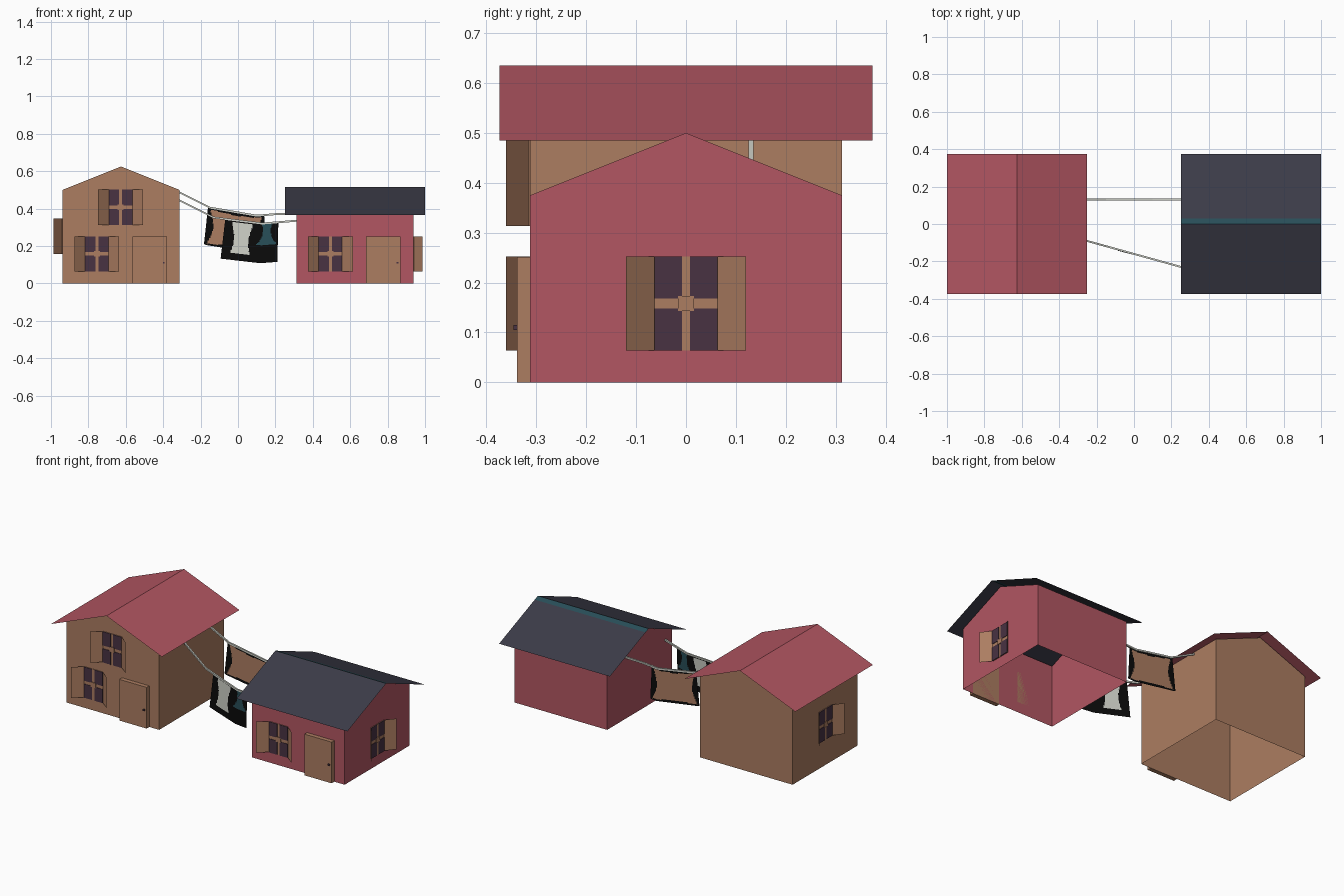
import bpy, math
from mathutils import Matrix, Vector

if "Cube" in bpy.data.objects:
    bpy.data.objects.remove(bpy.data.objects["Cube"])


def mat(name, r, g, b):
    m = bpy.data.materials.new(name)
    lin = lambda c: ((c / 255 + 0.055) / 1.055) ** 2.4 if c > 10 else c / 255 / 12.92
    m.diffuse_color = (lin(r), lin(g), lin(b), 1)
    m.use_nodes = True
    m.node_tree.nodes["Principled BSDF"].inputs["Base Color"].default_value = m.diffuse_color
    return m


RED = mat("faded_red", 178, 86, 98)
TAN = mat("tan_wood", 172, 125, 97)
SLATE = mat("slate_roof", 60, 60, 72)
TEAL = mat("dark_teal", 40, 78, 88)
GLASS = mat("window_purple", 72, 50, 66)
WHITE = mat("off_white", 205, 207, 198)
BLACK = mat("black", 10, 10, 10)


def make(name, verts, faces, mats, ids=None, frame=Matrix()):
    me = bpy.data.meshes.new(name)
    me.from_pydata([frame @ Vector(v) for v in verts], [], faces)
    for m in mats:
        me.materials.append(m)
    if ids:
        me.polygons.foreach_set("material_index", ids)
    ob = bpy.data.objects.new(name, me)
    bpy.context.collection.objects.link(ob)
    return ob


def box(name, lo, hi, m, frame=Matrix()):
    v = [(x, y, z) for x in (lo[0], hi[0]) for y in (lo[1], hi[1]) for z in (lo[2], hi[2])]
    f = [(0, 1, 3, 2), (4, 6, 7, 5), (0, 4, 5, 1), (2, 3, 7, 6), (0, 2, 6, 4), (1, 5, 7, 3)]
    return make(name, v, f, [m], None, frame)


def at(x, y, z, deg=0):
    return Matrix.Translation((x, y, z)) @ Matrix.Rotation(math.radians(deg), 4, 'Z')


# Open-bottomed house walls: gables face local -y and +y
def walls(name, height, m, frame):
    h = 0.3125
    prof = [(-h, 0), (h, 0), (h, height), (0, height + 0.125), (-h, height)]
    v = [(x, y, z) for y in (-h, h) for x, z in prof]
    f = [(0, 1, 2, 3, 4), (9, 8, 7, 6, 5), (1, 6, 7, 2), (5, 0, 4, 9)]
    make(name, v, f, [m], None, frame)


# Thin sheet roof with the ridge along local y
def roof(name, ridge_z, mats, frame, strip=0.0):
    e = 0.374
    xs = [-e, 0, e] if not strip else [-e, 0, strip, e]
    v = [(x, y, ridge_z - 0.4 * abs(x)) for x in xs for y in (-e, e)]
    f = [(2 * i, 2 * i + 2, 2 * i + 3, 2 * i + 1) for i in range(len(xs) - 1)]
    make(name, v, f, mats, [0, 1, 0] if strip else None, frame)


# Window: frame plate, four panes, centre block, two half-open shutters
def window(name, frame):
    w, h = 0.063, 0.188
    box(name + "_frame", (-w, -0.003, 0), (w, 0, h), TAN, frame)
    for i, (x0, x1) in enumerate(((-w, -0.008), (0.008, w))):
        for j, (z0, z1) in enumerate(((0, 0.084), (0.104, h))):
            box(f"{name}_pane_{i}{j}", (x0, -0.006, z0), (x1, -0.003, z1), GLASS, frame)
    box(name + "_centre", (-0.016, -0.008, 0.079), (0.016, -0.003, 0.109), TAN, frame)
    for side, s in (("left", -1), ("right", 1)):
        a, b = (s * w, -0.002), (s * 0.12, -0.048)
        make(f"{name}_{side}_shutter", [(*a, 0), (*b, 0), (*b, h), (*a, h)],
             [(0, 1, 2, 3) if s > 0 else (3, 2, 1, 0)], [TAN], None, frame)


# Door with a small knob
def door(name, frame):
    box(name, (-0.092, -0.026, 0), (0.092, 0, 0.251), TAN, frame)
    box(name + "_knob", (0.07, -0.033, 0.105), (0.08, -0.026, 0.115), GLASS, frame)


# Left house
walls("left_house_walls", 0.5, TAN, at(-0.626, 0, 0))
roof("left_house_roof", 0.635, [RED], at(-0.626, 0, 0))
window("left_lower_window", at(-0.755, -0.3125, 0.064))
window("left_upper_window", at(-0.628, -0.3125, 0.313))
window("left_side_window", at(-0.9385, 0, 0.158, -90))
door("left_door", at(-0.472, -0.3125, 0))

# Right house, turned so its gables face the sides
walls("right_house_walls", 0.375, RED, at(0.626, 0, 0, 90))
roof("right_house_roof", 0.515, [SLATE, TEAL], at(0.626, 0, 0, 90), 0.03)
window("right_front_window", at(0.494, -0.3125, 0.064))
window("right_side_window", at(0.9385, 0, 0.064, 90))
door("right_door", at(0.777, -0.3125, 0))


# Washing line: square-section cord along a sagging path
def rope(name, pts):
    r = 0.005
    v = [(x, y + a, z + b) for x, y, z in pts for a, b in ((-r, -r), (r, -r), (r, r), (-r, r))]
    f = [(4 * i + k, 4 * i + (k + 1) % 4, 4 * i + 4 + (k + 1) % 4, 4 * i + 4 + k)
         for i in range(len(pts) - 1) for k in range(4)]
    make(name, v, f, [WHITE])


def rope_at(pts, x):
    for p, q in zip(pts, pts[1:]):
        if x <= q[0]:
            t = (x - p[0]) / (q[0] - p[0])
            return [a + (b - a) * t for a, b in zip(p, q)]
    return list(pts[-1])


# Hanging cloth: grid below a rope, coloured by a rule in (u, v)
def cloth(name, pts, x0, x1, lean0, lean1, drop, mats, rule):
    nu, nv = 56, 40
    v, f, ids = [], [], []
    for i in range(nu + 1):
        u = i / nu
        x, y, z = rope_at(pts, x0 + (x1 - x0) * u)
        for j in range(nv + 1):
            t = j / nv
            v.append((x + (lean0 + (lean1 - lean0) * u) * t, y, z - drop * t))
    for i in range(nu):
        for j in range(nv):
            a = i * (nv + 1) + j
            f.append((a, a + 1, a + nv + 2, a + nv + 1))
            ids.append(rule((i + 0.5) / nu, (j + 0.5) / nv))
    make(name, v, f, mats, ids)


back_line = [(-0.315, 0.13, 0.488), (-0.15, 0.13, 0.405), (0.1, 0.13, 0.362),
             (0.2, 0.13, 0.37), (0.313, 0.13, 0.373)]
front_line = [(-0.315, -0.073, 0.445), (-0.13, -0.124, 0.352),
              (0.13, -0.196, 0.32), (0.313, -0.247, 0.335)]
rope("back_washing_line", back_line)
rope("front_washing_line", front_line)


def blanket_rule(u, v):
    side = min(u, 1 - u)
    bow = math.sin(math.pi * v)
    return 1 if side < 0.03 + 0.09 * bow or v < 0.03 + 0.06 * math.sin(math.pi * u) \
        or v > 0.97 - 0.05 * math.sin(math.pi * u) else 0


def laundry_rule(u, v):
    if abs(u - 0.33) < 0.16 + 0.03 * math.cos(2 * math.pi * v) and 0.04 < v < 0.83:
        return 1
    if v < 0.56 and abs(u - 0.79) < 0.07 + 0.35 * (v - 0.2) ** 2 * 4 * 0.7:
        return 2
    return 0


cloth("hanging_blanket", back_line, -0.16, 0.14, -0.022, 0.01, 0.2,
      [TAN, BLACK], blanket_rule)
cloth("hanging_laundry", front_line, -0.068, 0.216, -0.025, -0.006, 0.212,
      [BLACK, WHITE, TEAL], laundry_rule)
